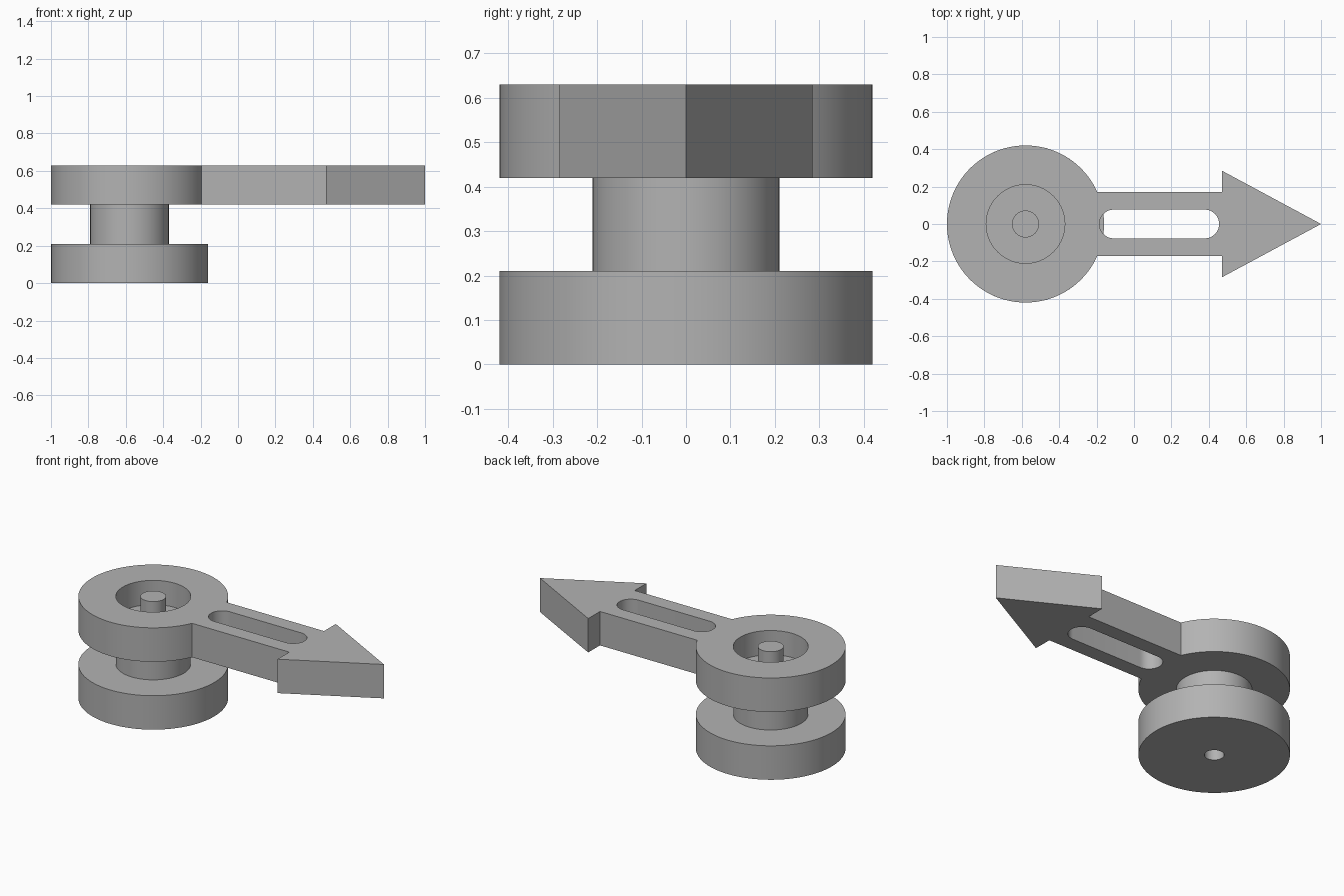
import bpy, bmesh
from math import sin, cos, pi, asin, radians

cube = bpy.data.objects.get("Cube")
if cube:
    bpy.data.objects.remove(cube, do_unlink=True)

PIVOT_X = -0.58
DISC_R, SHAFT_R, PIN_R, HOLE_R = 0.42, 0.21, 0.072, 0.055
LAYER = 0.21          # thickness of each level
ARM_W, SLOT_R = 0.17, 0.077
SEGMENTS = 96

grey = bpy.data.materials.new("plain grey")
grey.use_nodes = True
colour = (0.45, 0.45, 0.45, 1)
grey.diffuse_color = colour
grey.node_tree.nodes["Principled BSDF"].inputs["Base Color"].default_value = colour


def arc(cx, radius, start, end, steps):
    """Points along an arc centred on (cx, 0)."""
    angles = [start + (end - start) * i / steps for i in range(steps + 1)]
    return [(cx + radius * cos(a), radius * sin(a)) for a in angles]


def finish(obj):
    """Weld, face outwards, colour and shade."""
    bm = bmesh.new()
    bm.from_mesh(obj.data)
    bmesh.ops.remove_doubles(bm, verts=bm.verts, dist=1e-4)
    bmesh.ops.recalc_face_normals(bm, faces=bm.faces)
    bm.to_mesh(obj.data)
    bm.free()
    obj.data.materials.clear()
    obj.data.materials.append(grey)
    bpy.ops.object.select_all(action='DESELECT')
    obj.select_set(True)
    bpy.context.view_layer.objects.active = obj
    bpy.ops.object.shade_smooth_by_angle(angle=radians(30))


def lathe(name, profile):
    """Spin a (radius, height) profile around the pivot."""
    bm = bmesh.new()
    verts = [bm.verts.new((r, 0, z)) for r, z in profile]
    edges = [bm.edges.new(pair) for pair in zip(verts, verts[1:])]
    bmesh.ops.spin(bm, geom=verts + edges, cent=(0, 0, 0), axis=(0, 0, 1),
                   angle=2 * pi, steps=SEGMENTS, use_merge=True)
    mesh = bpy.data.meshes.new(name)
    bm.to_mesh(mesh)
    bm.free()
    obj = bpy.data.objects.new(name, mesh)
    obj.location.x = PIVOT_X
    bpy.context.collection.objects.link(obj)
    finish(obj)


def plate(name, outlines, bottom, thickness):
    """Extrude a flat outline; the later outlines become holes."""
    curve = bpy.data.curves.new(name, 'CURVE')
    curve.dimensions = '2D'
    curve.fill_mode = 'BOTH'
    curve.extrude = thickness / 2
    for points in outlines:
        spline = curve.splines.new('POLY')
        spline.points.add(len(points) - 1)
        for point, (x, y) in zip(spline.points, points):
            point.co = (x, y, 0, 1)
        spline.use_cyclic_u = True
    obj = bpy.data.objects.new(name, curve)
    obj.location.z = bottom + thickness / 2
    bpy.context.collection.objects.link(obj)
    bpy.ops.object.select_all(action='DESELECT')
    obj.select_set(True)
    bpy.context.view_layer.objects.active = obj
    bpy.ops.object.convert(target='MESH')
    finish(bpy.context.view_layer.objects.active)


# Base disc, shaft and centre pin, with a blind hole underneath
floor = 2 * LAYER + 0.06
lathe("base_spool", [
    (0, LAYER), (HOLE_R, LAYER), (HOLE_R, 0), (DISC_R, 0), (DISC_R, LAYER),
    (SHAFT_R, LAYER), (SHAFT_R, floor), (PIN_R, floor),
    (PIN_R, 3 * LAYER), (0, 3 * LAYER)])

# Pointer: ring, slotted arm and arrow head in one plate
join = asin(ARM_W / DISC_R)
outline = arc(PIVOT_X, DISC_R, join, 2 * pi - join, SEGMENTS)
outline += [(0.47, -ARM_W), (0.47, -0.285), (1, 0), (0.47, 0.285), (0.47, ARM_W)]
ring_hole = arc(PIVOT_X, SHAFT_R, 0, 2 * pi, SEGMENTS)[:-1]
slot = arc(0.378, SLOT_R, -pi / 2, pi / 2, 24) + arc(-0.108, SLOT_R, pi / 2, 3 * pi / 2, 24)
plate("pointer_arm", [outline, ring_hole, slot], 2 * LAYER, LAYER)
